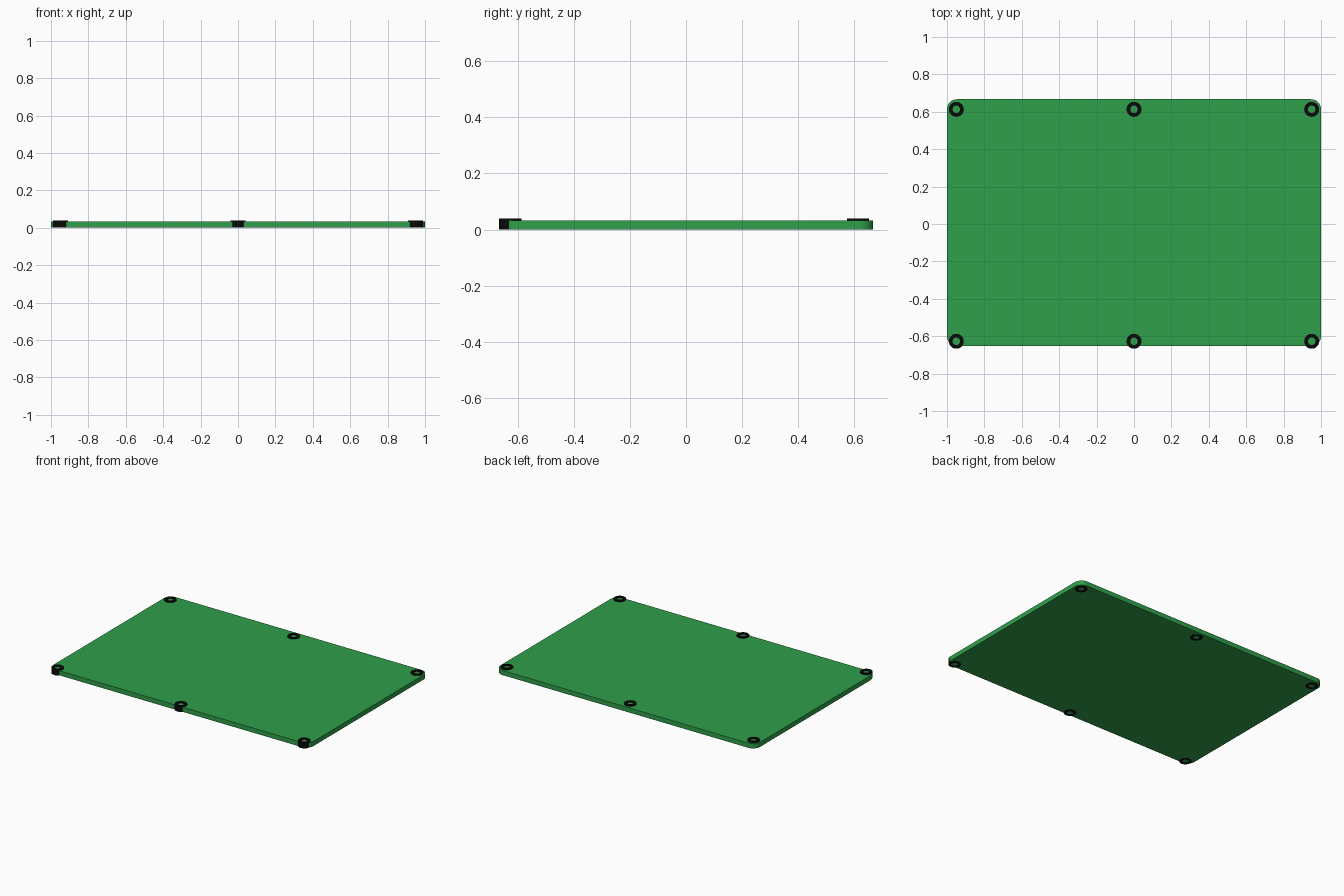
import bpy, bmesh
from math import pi, sin, cos, radians

if "Cube" in bpy.data.objects:
    bpy.data.objects.remove(bpy.data.objects["Cube"])


def material(name, color):
    m = bpy.data.materials.new(name)
    m.diffuse_color = color
    m.use_nodes = True
    m.node_tree.nodes["Principled BSDF"].inputs["Base Color"].default_value = m.diffuse_color
    return m


GREEN = material("green", (0.028, 0.352, 0.069, 1))
BLACK = material("black", (0.003, 0.003, 0.003, 1))


def finish(bm, name, mat):
    bmesh.ops.recalc_face_normals(bm, faces=bm.faces)
    mesh = bpy.data.meshes.new(name)
    bm.to_mesh(mesh)
    bm.free()
    mesh.materials.append(mat)
    obj = bpy.data.objects.new(name, mesh)
    bpy.context.collection.objects.link(obj)
    bpy.ops.object.select_all(action='DESELECT')
    obj.select_set(True)
    bpy.context.view_layer.objects.active = obj
    bpy.ops.object.shade_smooth_by_angle(angle=radians(30))
    return obj


def rounded_plate(name, x0, x1, y0, y1, z0, z1, r, steps=8):
    bm = bmesh.new()
    corners = [(x1 - r, y1 - r), (x0 + r, y1 - r), (x0 + r, y0 + r), (x1 - r, y0 + r)]
    verts = []
    for i, (cx, cy) in enumerate(corners):
        for s in range(steps + 1):
            a = (i + s / steps) * pi / 2
            verts.append(bm.verts.new((cx + r * cos(a), cy + r * sin(a), z0)))
    base = bm.faces.new(verts)
    ext = bmesh.ops.extrude_face_region(bm, geom=[base], use_keep_orig=True)
    top = [v for v in ext["geom"] if isinstance(v, bmesh.types.BMVert)]
    bmesh.ops.translate(bm, verts=top, vec=(0, 0, z1 - z0))
    return finish(bm, name, GREEN)


def ring(name, x, y, z0, z1, r_out, r_in, n=32):
    bm = bmesh.new()
    profile = [(r_out, z0), (r_out, z1), (r_in, z1), (r_in, z0)]
    loops = [[bm.verts.new((x + r * cos(2 * pi * i / n), y + r * sin(2 * pi * i / n), z))
              for r, z in profile] for i in range(n)]
    for i in range(n):
        a, b = loops[i], loops[(i + 1) % n]
        for k in range(4):
            j = (k + 1) % 4
            bm.faces.new((a[k], b[k], b[j], a[j]))
    return finish(bm, name, BLACK)


# flat board with rounded corners
rounded_plate("board", -1, 1, -0.653, 0.667, 0.0005, 0.033, 0.053)

# six eyelets, the front row slightly overhanging the edge
for row, y in (("front", -0.627), ("back", 0.613)):
    for side, x in (("left", -0.95), ("middle", 0), ("right", 0.95)):
        ring(f"eyelet_{row}_{side}", x, y, 0, 0.039, 0.04, 0.02)
